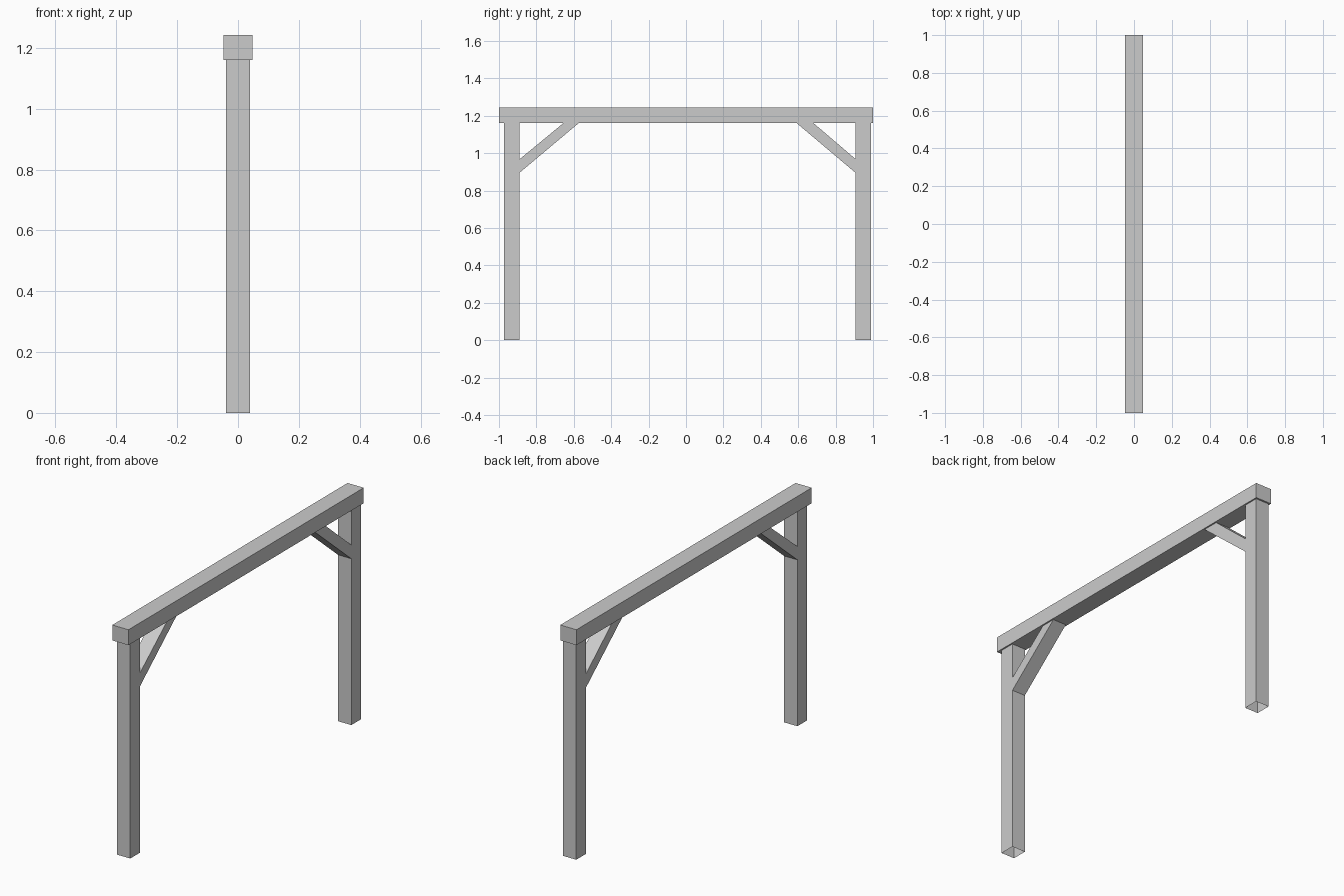
import bpy

if "Cube" in bpy.data.objects:
    bpy.data.objects.remove(bpy.data.objects["Cube"])

POST_X = 0.04        # half thickness of posts and braces
BEAM_BOTTOM = 1.16
BEAM_TOP = 1.243


def extrude_profile(name, profile, half_x, open_edges=()):
    """Sweep a (y, z) outline along x; edges listed in open_edges get no face."""
    n = len(profile)
    verts = [(x, y, z) for x in (-half_x, half_x) for y, z in profile]
    faces = [tuple(reversed(range(n))), tuple(range(n, 2 * n))]
    for i in range(n):
        j = (i + 1) % n
        if i not in open_edges:
            faces.append((i, j, j + n, i + n))
    mesh = bpy.data.meshes.new(name)
    mesh.from_pydata(verts, [], faces)
    mesh.update()
    obj = bpy.data.objects.new(name, mesh)
    bpy.context.collection.objects.link(obj)
    return obj


def rect(y0, y1, z0, z1):
    return [(y0, z0), (y1, z0), (y1, z1), (y0, z1)]


# Top beam
extrude_profile("top_beam", rect(-1, 1, BEAM_BOTTOM, BEAM_TOP), 0.048)

# Posts, hollow with open ends
extrude_profile("front_post", rect(-0.973, -0.89, 0, BEAM_BOTTOM), POST_X, (0, 2))
extrude_profile("back_post", rect(0.906, 0.99, 0, BEAM_BOTTOM), POST_X, (0, 2))

# Diagonal braces, cut flush against post and beam
extrude_profile("front_brace",
                [(-0.89, 0.895), (-0.574, BEAM_BOTTOM),
                 (-0.656, BEAM_BOTTOM), (-0.89, 0.967)], POST_X, (1, 3))
extrude_profile("back_brace",
                [(0.592, BEAM_BOTTOM), (0.906, 0.895),
                 (0.906, 0.969), (0.682, BEAM_BOTTOM)], POST_X, (1, 3))
